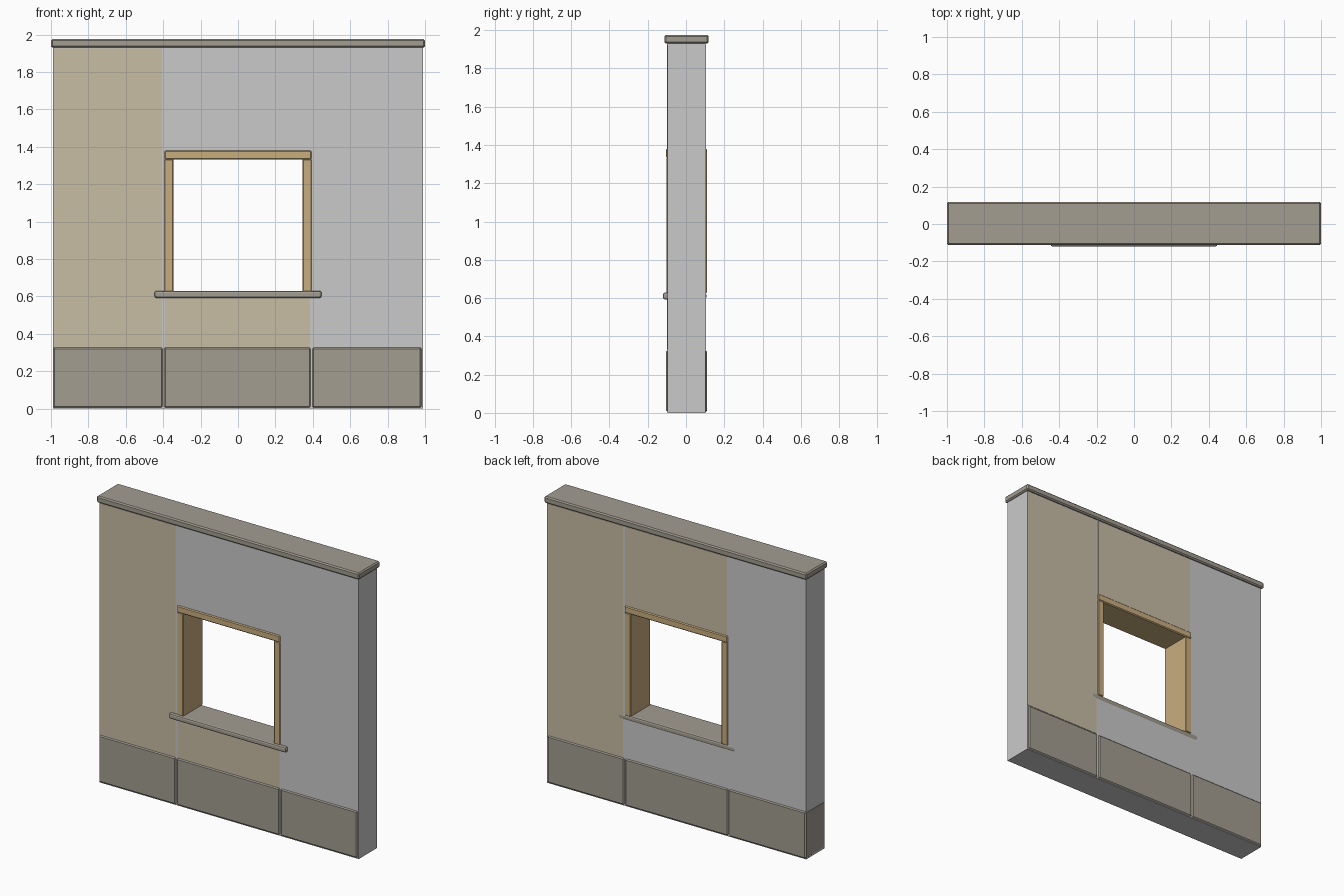
import bpy, bmesh

if "Cube" in bpy.data.objects:
    bpy.data.objects.remove(bpy.data.objects["Cube"])

CY = 0.003  # wall centre in depth


def mat(name, rgb):
    m = bpy.data.materials.new(name)
    m.diffuse_color = (*rgb, 1)
    m.use_nodes = True
    m.node_tree.nodes["Principled BSDF"].inputs["Base Color"].default_value = m.diffuse_color
    return m


GREY = mat("wall_grey", (0.59, 0.59, 0.59))
STONE = mat("stone", (0.366, 0.338, 0.284))
PLASTER = mat("plaster_beige", (0.58, 0.508, 0.372))
WOOD = mat("wood", (0.58, 0.42, 0.21))


def finish(name, bm, material):
    bmesh.ops.recalc_face_normals(bm, faces=bm.faces)
    me = bpy.data.meshes.new(name)
    bm.to_mesh(me)
    bm.free()
    me.materials.append(material)
    ob = bpy.data.objects.new(name, me)
    bpy.context.collection.objects.link(ob)
    return ob


def block(name, x, y, z, material, bevel=0.0, segments=1):
    """Box from (min, max) ranges with optionally bevelled edges."""
    bm = bmesh.new()
    bmesh.ops.create_cube(bm, size=1)
    for v in bm.verts:
        v.co = [r[0] + (r[1] - r[0]) * (c + 0.5) for r, c in zip((x, y, z), v.co)]
    if bevel:
        bmesh.ops.bevel(bm, geom=bm.edges[:], offset=bevel, segments=segments,
                        profile=0.5, affect='EDGES')
    return finish(name, bm, material)


def depth(half):
    return (CY - half, CY + half)


# Wall: rectangular ring around the window opening
bm = bmesh.new()
outer = [(-0.988, 0), (0.988, 0), (0.988, 1.94), (-0.988, 1.94)]
inner = [(-0.385, 0.6), (0.385, 0.6), (0.385, 1.37), (-0.385, 1.37)]
rings = [[bm.verts.new((x, y, z)) for x, z in loop]
         for y in depth(0.1) for loop in (outer, inner)]
fo, fi, bo, bi = rings
for a, b in ((fo, fi), (bo, bi), (fo, bo), (fi, bi)):
    for i in range(4):
        j = (i + 1) % 4
        bm.faces.new((a[i], a[j], b[j], b[i]))
finish("wall", bm, GREY)

# Coping along the top
block("coping", (-1, 1), depth(0.1155), (1.93, 1.975), STONE, 0.008)

# Base stones, the left one reaching the wall end
for name, x in (("base_left", (-0.989, -0.402)),
                ("base_middle", (-0.396, 0.389)),
                ("base_right", (0.396, 0.981))):
    block(name, x, depth(0.107), (0.004, 0.328), STONE, 0.008)

# Window frame running through the wall
block("window_lintel", (-0.393, 0.393), depth(0.108), (1.332, 1.38), WOOD, 0.006)
for name, s in (("left", -1), ("right", 1)):
    block("window_jamb_" + name, sorted((s * 0.345, s * 0.393)), depth(0.106),
          (0.626, 1.334), WOOD, 0.004)

# Window sill
block("window_sill", (-0.447, 0.447), (-0.12, CY + 0.103), (0.592, 0.629), STONE, 0.011, 2)

# Thin plaster panels
F = (CY - 0.102, CY - 0.098)
B = (CY + 0.098, CY + 0.102)
block("plaster_front_left", (-0.986, -0.407), F, (0.33, 1.925), PLASTER)
block("plaster_front_under_window", (-0.39, 0.385), F, (0.33, 0.595), PLASTER)
block("plaster_back_side", (0.407, 0.986), B, (0.33, 1.925), PLASTER)
block("plaster_back_over_window", (-0.385, 0.39), B, (1.378, 1.925), PLASTER)
